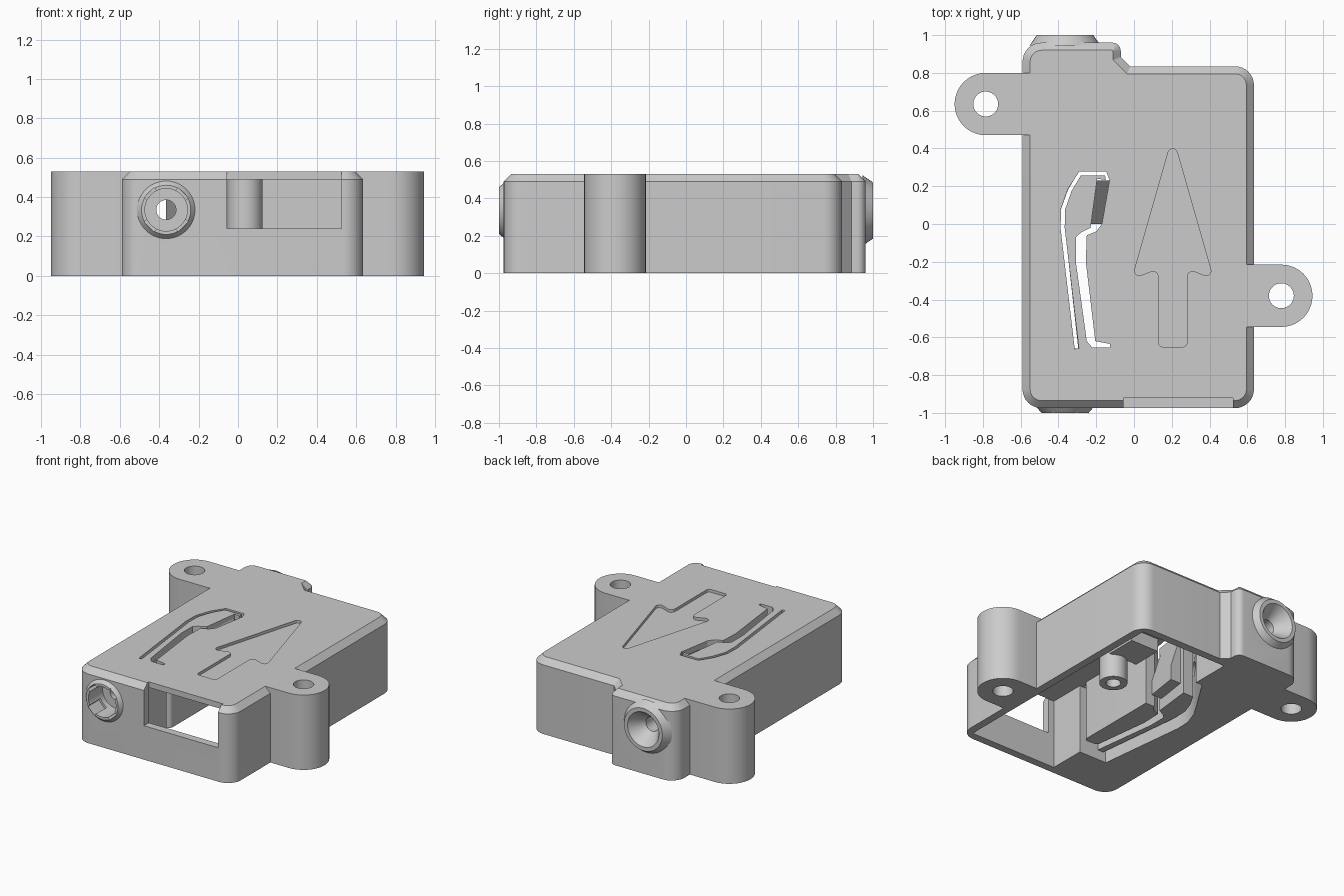
import bpy, bmesh, math
from mathutils import Vector, Matrix

if "Cube" in bpy.data.objects:
    bpy.data.objects.remove(bpy.data.objects["Cube"], do_unlink=True)

H = 0.53         # housing height
DECK = 0.49      # underside of the top plate
AXIS = (-0.365, 0.335)   # x and z of the through bore

grey = bpy.data.materials.new("grey_plastic")
grey.use_nodes = True
grey.diffuse_color = (0.6, 0.6, 0.6, 1)
grey.node_tree.nodes["Principled BSDF"].inputs["Base Color"].default_value = (0.6, 0.6, 0.6, 1)


def finish(name, bm):
    bmesh.ops.recalc_face_normals(bm, faces=bm.faces)
    mesh = bpy.data.meshes.new(name)
    bm.to_mesh(mesh)
    bm.free()
    mesh.materials.append(grey)
    ob = bpy.data.objects.new(name, mesh)
    bpy.context.collection.objects.link(ob)
    return ob


def rounded(points, radii, steps=8):
    """Fillet the corners of a closed outline."""
    pts = [Vector(p) for p in points]
    out = []
    for i, (p, r) in enumerate(zip(pts, radii)):
        if r == 0:
            out.append(p)
            continue
        a = (pts[i - 1] - p).normalized()
        b = (pts[(i + 1) % len(pts)] - p).normalized()
        half = a.angle(b) / 2
        t = r / math.tan(half)
        c = p + (a + b).normalized() * r / math.sin(half)
        v, w = (p + a * t - c).normalized(), (p + b * t - c).normalized()
        out += [c + v.slerp(w, k / steps) * r for k in range(steps + 1)]
    return out


def prism(name, outline, z0, z1, chamfer=0):
    bm = bmesh.new()
    base = bm.faces.new([bm.verts.new((p[0], p[1], z0)) for p in outline])
    ext = bmesh.ops.extrude_face_region(bm, geom=[base], use_keep_orig=True)
    top = [v for v in ext["geom"] if isinstance(v, bmesh.types.BMVert)]
    bmesh.ops.translate(bm, verts=top, vec=(0, 0, z1 - z0))
    if chamfer:
        rim = [e for e in bm.edges if all(v.co.z > z1 - 1e-4 for v in e.verts)]
        bmesh.ops.bevel(bm, geom=rim, offset=chamfer, segments=1,
                        affect='EDGES', clamp_overlap=False)
    return finish(name, bm)


def box(name, x0, x1, y0, y1, z0, z1):
    return prism(name, [(x0, y0), (x1, y0), (x1, y1), (x0, y1)], z0, z1)


def upright(name, x, y, r, z0, z1):
    ring = [(x + r * math.cos(k * math.tau / 40), y + r * math.sin(k * math.tau / 40))
            for k in range(40)]
    return prism(name, ring, z0, z1)


def along_y(name, r0, r1, y0, y1):
    """Cone or cylinder on the bore axis."""
    bm = bmesh.new()
    m = Matrix.Translation((AXIS[0], (y0 + y1) / 2, AXIS[1])) @ Matrix.Rotation(-math.pi / 2, 4, 'X')
    bmesh.ops.create_cone(bm, cap_ends=True, segments=48, radius1=r0, radius2=r1,
                          depth=y1 - y0, matrix=m)
    return finish(name, bm)


def stroke(points, width):
    """Outline of constant width around an open path."""
    pts = [Vector(p) for p in points]
    left, right = [], []
    for i, p in enumerate(pts):
        d = (pts[min(i + 1, len(pts) - 1)] - pts[max(i - 1, 0)]).normalized()
        n = Vector((-d.y, d.x)) * width / 2
        left.append(p + n)
        right.append(p - n)
    return left + right[::-1]


def combine(target, other, op):
    mod = target.modifiers.new("combine", 'BOOLEAN')
    mod.operation, mod.solver, mod.object = op, 'EXACT', other
    bpy.context.view_layer.objects.active = target
    bpy.ops.object.modifier_apply(modifier=mod.name)
    bpy.data.objects.remove(other, do_unlink=True)


def cut(ob):
    combine(housing, ob, 'DIFFERENCE')


def add(ob):
    combine(housing, ob, 'UNION')


# Housing with a chamfered top and a raised back corner
plan = rounded([(-0.59, -0.975), (0.635, -0.975), (0.635, 0.835), (-0.02, 0.835),
                (-0.07, 0.885), (-0.07, 0.96), (-0.59, 0.96)],
               [0.1, 0.1, 0.1, 0, 0, 0.045, 0.1])
housing = prism("housing", plan, 0, H, 0.04)

# Mounting lugs
lugs = [(-0.785, 0.635, -0.55), (0.78, -0.38, 0.595)]
for x, y, root in lugs:
    side = math.copysign(1, x)
    arc = [(x + side * 0.165 * math.cos(a), y + 0.165 * math.sin(a))
           for a in [math.pi * (k / 20 - 0.5) for k in range(21)]]
    add(prism("lug", [(root, y - 0.165)] + arc + [(root, y + 0.165)], 0, H))
    cut(upright("lug_hole", x, y, 0.066, -0.1, 0.7))

# Front and back collars
add(along_y("front_collar", 0.125, 0.155, -1.0, -0.965))
add(along_y("back_collar", 0.188, 0.15, 0.945, 1.0))

# Underside cavity and lever pocket
cut(box("cavity", -0.1, 0.58, -0.92, 0.78, -0.1, DECK))
cut(prism("pocket", [(-0.09, -0.66), (-0.317, -0.66), (-0.39, -0.02), (-0.386, 0.08),
                     (-0.35, 0.18), (-0.29, 0.28), (-0.15, 0.5), (-0.09, 0.5)], -0.1, DECK))

# Bore, front socket with keyways, back funnel
cut(along_y("bore", 0.05, 0.05, -1.1, 1.1))
cut(along_y("socket", 0.108, 0.108, -1.1, -0.84))
cut(along_y("funnel", 0.05, 0.125, 0.9, 1.003))
for k in range(4):
    key = box("keyway", 0.09, 0.122, -1.1, -0.88, -0.035, 0.035)
    key.data.transform(Matrix.Translation((AXIS[0], 0, AXIS[1]))
                       @ Matrix.Rotation(math.pi * (k / 2 + 0.25), 4, 'Y'))
    cut(key)

# Connector window through the front wall
cut(box("window", -0.055, 0.525, -1.1, -0.92, 0.24, 0.7))

# Slots that free the lever in the top plate
cut(prism("outer_slot", stroke([(-0.303, -0.66), (-0.378, -0.02), (-0.375, 0.08), (-0.34, 0.18),
                                (-0.285, 0.268), (-0.15, 0.268), (-0.138, 0.225)], 0.022), 0.4, 0.7))
cut(prism("inner_slot", [(-0.195, 0.24), (-0.13, 0.23), (-0.17, 0.0), (-0.2, -0.04), (-0.25, -0.06),
                         (-0.255, -0.2), (-0.205, -0.62), (-0.127, -0.635), (-0.127, -0.655),
                         (-0.22, -0.655), (-0.25, -0.62), (-0.308, -0.2), (-0.308, -0.07),
                         (-0.28, -0.045), (-0.23, -0.02)], 0.4, 0.7))

# Shallow arrow recess
half = [(0.28, -0.65), (0.28, -0.235), (0.42, -0.29)]
half_radii = [0.02, 0.03, 0.025]
arrow = half + [(0.205, 0.465)] + [(0.41 - x, y) for x, y in half[::-1]]
cut(prism("arrow", rounded(arrow, half_radii + [0.025] + half_radii[::-1], 5), H - 0.02, 0.7))

# Lever hanging below the top plate
lever = prism("lever", [(-0.295, -0.66), (-0.366, -0.02), (-0.362, 0.08), (-0.33, 0.17), (-0.28, 0.255),
                        (-0.2, 0.255), (-0.23, -0.02), (-0.28, -0.045), (-0.308, -0.07),
                        (-0.308, -0.2), (-0.25, -0.66)], 0.07, 0.5)

# Sloped pusher on the lever, seen through the wide slot
pusher = prism("lever_pusher", [(-0.205, 0.5), (-0.205, 0.15), (-0.125, 0.15), (-0.125, 0.25)],
               0.0, 0.23)
shear = Matrix(((1, 0, 0.15, -0.025), (0, 0, 1, 0.0), (0, 1, 0, 0), (0, 0, 0, 1)))
pusher.data.transform(shear)
pusher.data.flip_normals()

# Switch support beside the lever and its screw boss
support = prism("switch_support", rounded([(-0.1, -0.62), (-0.205, -0.61), (-0.255, -0.2), (-0.25, -0.06),
                                           (-0.2, -0.04), (-0.17, 0.0), (-0.1, 0.0)],
                                          [0.03, 0.02, 0, 0, 0, 0, 0]), 0.07, 0.5)
boss = upright("screw_boss", 0.035, -0.165, 0.09, 0.24, 0.5)
combine(boss, upright("boss_hole", 0.035, -0.165, 0.048, 0.1, 0.48), 'DIFFERENCE')
ledge = box("boss_ledge", -0.1, 0.12, -0.1, 0.12, 0.4, 0.5)

# Smooth curves, sharp edges
bpy.ops.object.select_all(action='DESELECT')
for ob in (housing, lever, pusher, support, boss, ledge):
    ob.select_set(True)
bpy.context.view_layer.objects.active = housing
bpy.ops.object.shade_smooth_by_angle(angle=math.radians(25))
